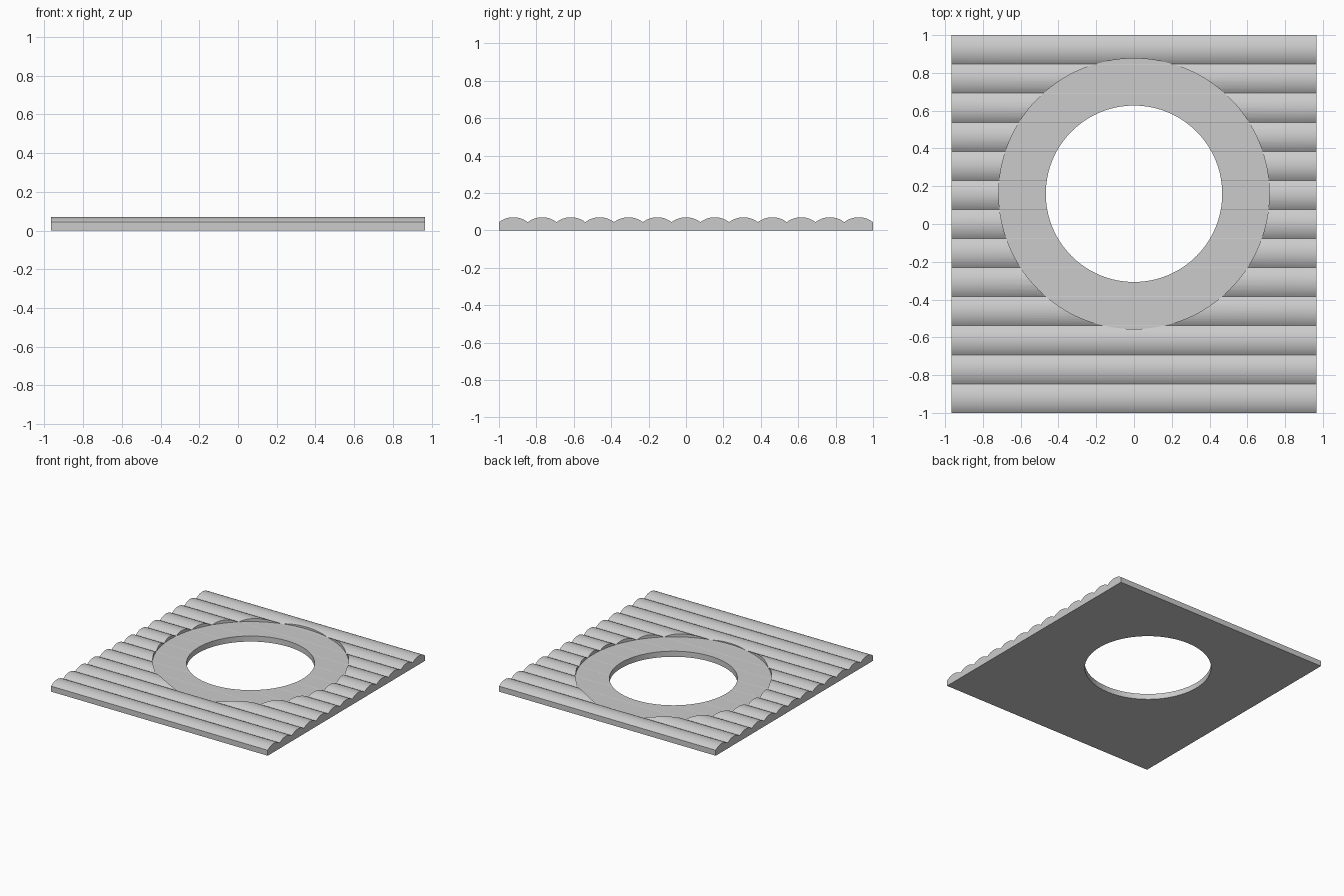
import bpy, bmesh, math

cube = bpy.data.objects.get("Cube")
if cube:
    bpy.data.objects.remove(cube, do_unlink=True)

HALF_X, HALF_Y = 0.965, 1.0
VALLEY, PEAK = 0.044, 0.07
RIDGES, STEPS = 13, 12
CENTRE_Y = 0.16

grey = bpy.data.materials.new("plain grey")
grey.use_nodes = True
colour = (0.6, 0.6, 0.6, 1)
grey.diffuse_color = colour
grey.node_tree.nodes["Principled BSDF"].inputs["Base Color"].default_value = colour

# Corrugated profile: a row of shallow circular arcs over a flat base
pitch = 2 * HALF_Y / RIDGES
sag = PEAK - VALLEY
radius = ((pitch / 2) ** 2 + sag ** 2) / (2 * sag)
half_angle = math.asin(pitch / 2 / radius)
profile = [(-HALF_Y, 0), (-HALF_Y, VALLEY)]
for i in range(RIDGES):
    middle = -HALF_Y + pitch * (i + 0.5)
    for j in range(1, STEPS + 1):
        a = half_angle * (2 * j / STEPS - 1)
        profile.append((middle + radius * math.sin(a), PEAK - radius * (1 - math.cos(a))))
profile.append((HALF_Y, 0))

# Extrude the profile across the panel
bm = bmesh.new()
face = bm.faces.new([bm.verts.new((-HALF_X, y, z)) for y, z in profile])
result = bmesh.ops.extrude_face_region(bm, geom=[face])
moved = [v for v in result["geom"] if isinstance(v, bmesh.types.BMVert)]
bmesh.ops.translate(bm, verts=moved, vec=(2 * HALF_X, 0, 0))
bmesh.ops.recalc_face_normals(bm, faces=bm.faces)
mesh = bpy.data.meshes.new("ridged_panel")
bm.to_mesh(mesh)
bm.free()
panel = bpy.data.objects.new("ridged_panel", mesh)
bpy.context.collection.objects.link(panel)
mesh.materials.append(grey)


def cut_round(name, r, bottom):
    """Cut a vertical round pocket from the given height upward."""
    top = 0.3
    bpy.ops.mesh.primitive_cylinder_add(
        vertices=128, radius=r, depth=top - bottom,
        location=(0, CENTRE_Y, (top + bottom) / 2))
    cutter = bpy.context.object
    cutter.name = name
    cutter.data.materials.append(grey)
    mod = panel.modifiers.new(name, "BOOLEAN")
    mod.operation = "DIFFERENCE"
    mod.solver = "EXACT"
    mod.object = cutter
    bpy.context.view_layer.objects.active = panel
    bpy.ops.object.modifier_apply(modifier=mod.name)
    bpy.data.objects.remove(cutter, do_unlink=True)


# Flat ring-shaped recess, then the through hole
cut_round("recess_cutter", 0.716, VALLEY + 0.001)
cut_round("hole_cutter", 0.467, -0.2)

# Smooth ridges with sharp valleys and rims
bpy.ops.object.select_all(action="DESELECT")
panel.select_set(True)
bpy.context.view_layer.objects.active = panel
bpy.ops.object.shade_smooth_by_angle(angle=math.radians(25))
